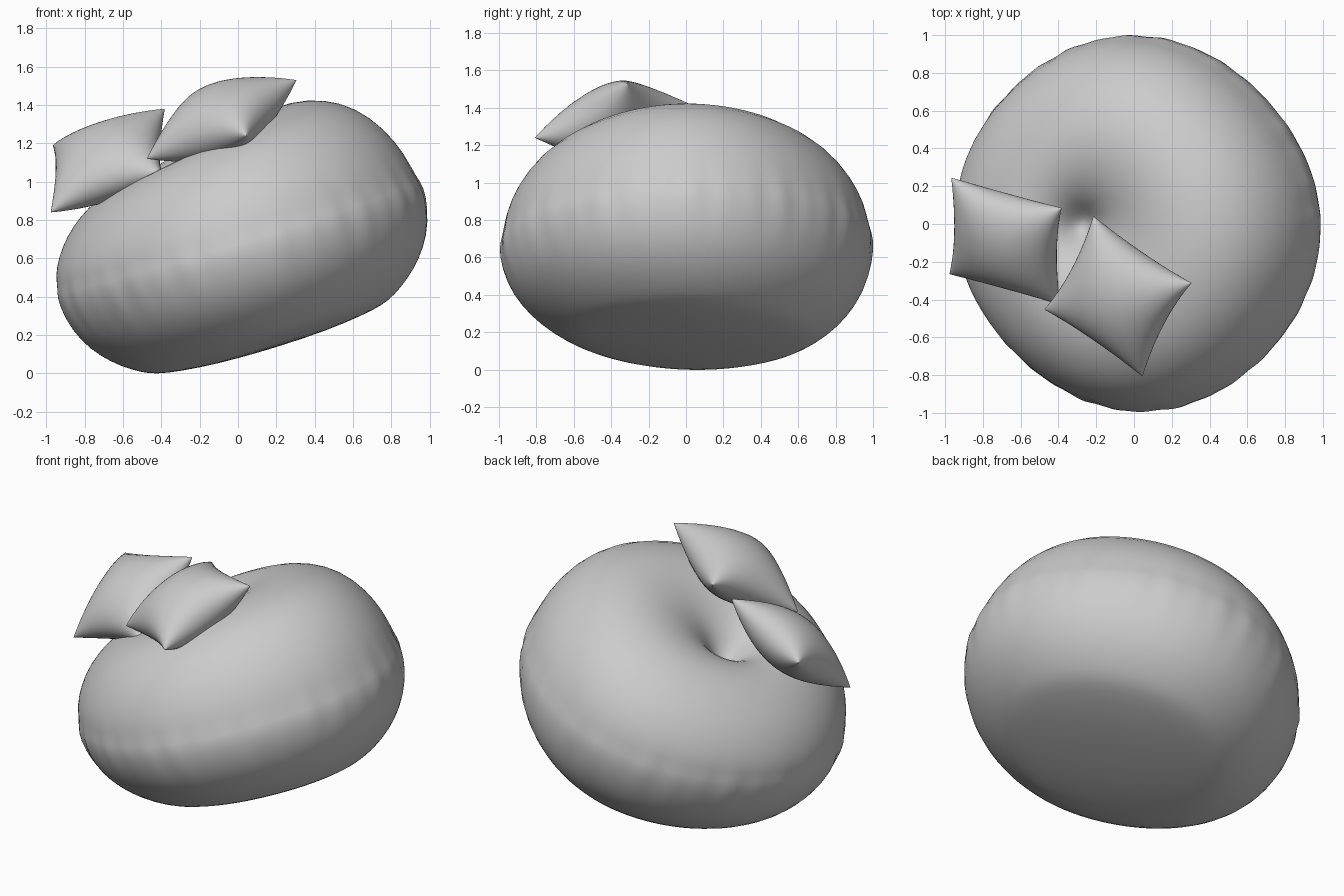
import bpy, bmesh, math
from mathutils import Vector, Matrix

if "Cube" in bpy.data.objects:
    bpy.data.objects.remove(bpy.data.objects["Cube"])


def finish(bm, name, angle):
    bmesh.ops.remove_doubles(bm, verts=bm.verts, dist=1e-5)
    bmesh.ops.recalc_face_normals(bm, faces=bm.faces)
    me = bpy.data.meshes.new(name)
    bm.to_mesh(me)
    bm.free()
    ob = bpy.data.objects.new(name, me)
    bpy.context.collection.objects.link(ob)
    bpy.ops.object.select_all(action='DESELECT')
    ob.select_set(True)
    bpy.context.view_layer.objects.active = ob
    bpy.ops.object.shade_smooth_by_angle(angle=math.radians(angle))
    return ob


# Bean bag body: sagging lathe with an off-centre dimple and a puckered seam
PROFILE = [(0.04, 0.285), (0.08, 0.325), (0.13, 0.39), (0.2, 0.45), (0.3, 0.5),
           (0.43, 0.523), (0.56, 0.51), (0.7, 0.455), (0.82, 0.365), (0.91, 0.245), (0.965, 0.12),
           (0.98, 0.02), (1.0, -0.03), (0.992, -0.15), (0.945, -0.285), (0.87, -0.39),
           (0.785, -0.47), (0.69, -0.533), (0.62, -0.563), (0.5, -0.585), (0.3, -0.605), (0.1, -0.61)]
SEAM, SEGS = 11, 108
TILT = (Matrix.Translation((0, 0, 0.715)) @ Matrix.Rotation(math.radians(2), 4, 'X')
        @ Matrix.Rotation(math.radians(-17), 4, 'Y'))


def body_point(i, j):
    r, w = PROFILE[i]
    a = math.tau * j / SEGS
    near = math.exp(-((i - SEAM - 1) / 1.1) ** 2)
    r += 0.006 * near * (math.sin(36 * a) + 0.6 * math.sin(23 * a + 1))
    shift = -0.2 * (1 - r) if w > 0.03 else 0
    s = math.sin(2 * a)            # slightly squashed across the diagonals
    r *= 1 - 0.022 * s * s - 0.012 * s
    u, v = r * math.cos(a) + shift, r * math.sin(a)
    if w > 0.03:
        w *= 1 + 0.34 * u          # fuller on the raised side
    else:
        w *= 1 + 0.09 * v          # base sags towards the back
    return TILT @ Vector((u, v, w))


bm = bmesh.new()
rings = [[bm.verts.new(body_point(i, j)) for j in range(SEGS)] for i in range(len(PROFILE))]
for a, b in zip(rings, rings[1:]):
    for j in range(SEGS):
        k = (j + 1) % SEGS
        bm.faces.new((a[j], b[j], b[k], a[k]))
for ring, pole in ((rings[0], (-0.2, 0, 0.255)), (rings[-1], (0, 0, -0.61))):
    c = bm.verts.new(TILT @ Vector(pole))
    for j in range(SEGS):
        bm.faces.new((c, ring[j], ring[(j + 1) % SEGS]))
body = finish(bm, "beanbag_body", 60)
sub = body.modifiers.new("smooth", 'SUBSURF')
sub.levels = sub.render_levels = 1


# Throw pillows: two puffed sheets between four pinched corners
def pillow(name, corners, puff=0.16, pinch=0.1, n=28):
    A, B, C, D = map(Vector, corners)
    mid = (A + B + C + D) / 4
    ex, ey = (B + C - A - D) / 4, (A + B - C - D) / 4
    nz = ex.cross(ey).normalized()
    bm = bmesh.new()
    for side in (1, -1):
        grid = []
        for i in range(n + 1):
            row = []
            for j in range(n + 1):
                s = math.sin(math.pi * (i / n - 0.5))
                t = math.sin(math.pi * (j / n - 0.5))
                h = puff * max(0, (1 - s * s) * (1 - t * t)) ** 0.48
                x = s * (1 - pinch * (1 - t * t))
                y = t * (1 - pinch * (1 - s * s))
                row.append(bm.verts.new(mid + ex * x + ey * y + nz * h * side))
            grid.append(row)
        for i in range(n):
            for j in range(n):
                bm.faces.new((grid[i][j], grid[i + 1][j], grid[i + 1][j + 1], grid[i][j + 1]))
    return finish(bm, name, 60)


pillow("left_pillow", [(-0.97, 0.26, 1.2), (-0.38, 0.07, 1.37),
                       (-0.395, -0.41, 1.04), (-0.975, -0.28, 0.83)], puff=0.165)
pillow("front_pillow", [(-0.21, 0.05, 1.41), (0.3, -0.32, 1.53),
                        (0.05, -0.8, 1.24), (-0.48, -0.46, 1.12)], puff=0.18)
